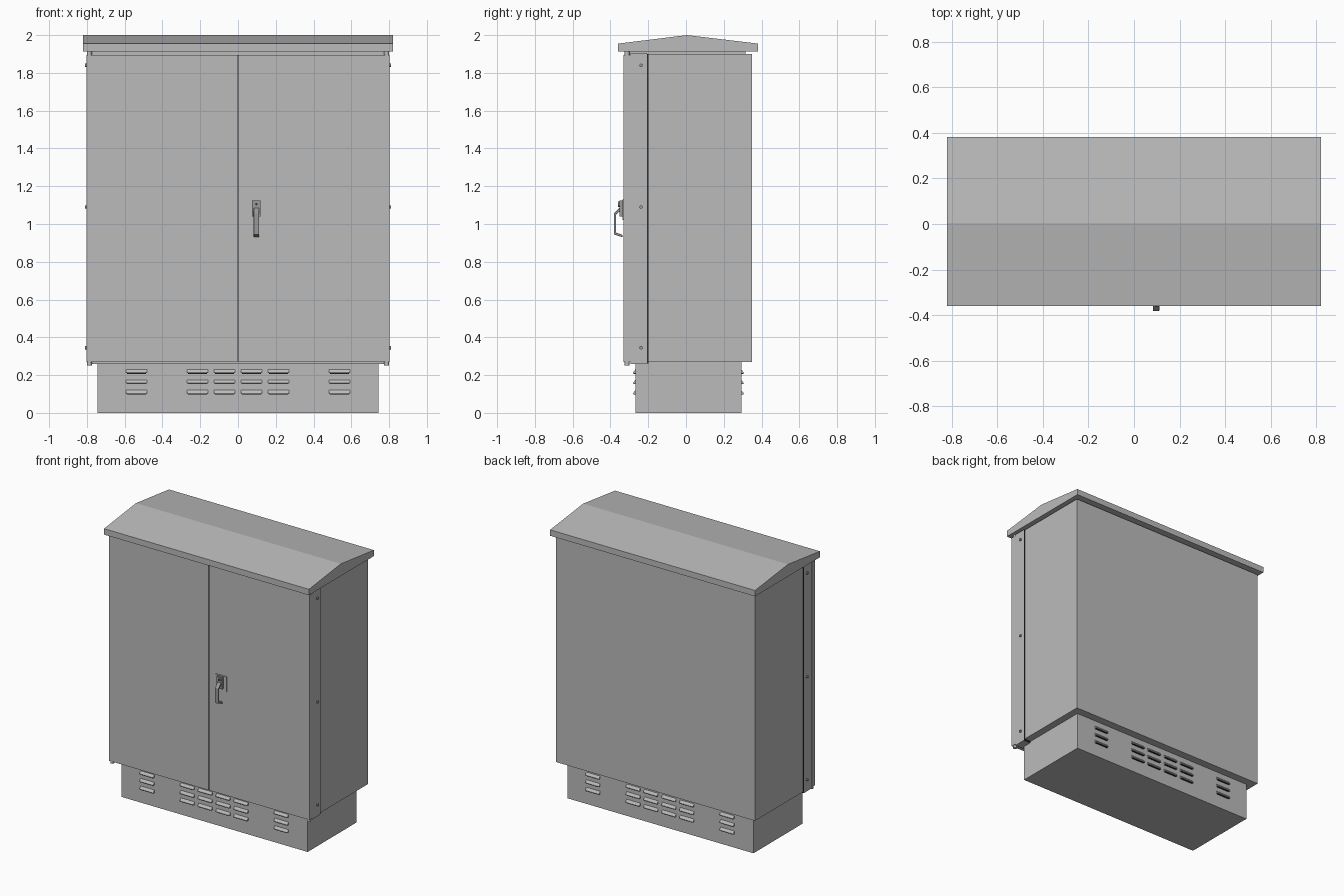
import bpy, bmesh, math
from mathutils import Matrix, Vector

cube = bpy.data.objects.get("Cube")
if cube:
    bpy.data.objects.remove(cube)


def material(name, value):
    m = bpy.data.materials.new(name)
    m.use_nodes = True
    colour = (value, value, value, 1)
    m.diffuse_color = colour
    m.node_tree.nodes["Principled BSDF"].inputs["Base Color"].default_value = colour
    return m


GREY = material("painted grey", 0.5)
METAL = material("handle metal", 0.32)
DARK = material("dark gap", 0.03)


def finish(name, bm, mat, smooth=False):
    bmesh.ops.recalc_face_normals(bm, faces=bm.faces[:])
    mesh = bpy.data.meshes.new(name)
    bm.to_mesh(mesh)
    bm.free()
    mesh.materials.append(mat)
    ob = bpy.data.objects.new(name, mesh)
    bpy.context.collection.objects.link(ob)
    if smooth:
        bpy.context.view_layer.objects.active = ob
        bpy.ops.object.select_all(action='DESELECT')
        ob.select_set(True)
        bpy.ops.object.shade_smooth_by_angle(angle=math.radians(40))
    return ob


def box(name, x, y, z, mat=GREY):
    """Box from (min, max) pairs."""
    bm = bmesh.new()
    spans = (x, y, z)
    centre = Vector([(a + b) / 2 for a, b in spans])
    size = [b - a for a, b in spans]
    bmesh.ops.create_cube(bm, size=1, matrix=Matrix.Translation(centre) @ Matrix.Diagonal((*size, 1)))
    return finish(name, bm, mat)


def prism(name, outline, x, mat=GREY):
    """Closed (y, z) outline extruded along x."""
    bm = bmesh.new()
    face = bm.faces.new([bm.verts.new((x[0], py, pz)) for py, pz in outline])
    new = bmesh.ops.extrude_face_region(bm, geom=[face])["geom"]
    bmesh.ops.translate(bm, vec=(x[1] - x[0], 0, 0), verts=[v for v in new if isinstance(v, bmesh.types.BMVert)])
    return finish(name, bm, mat)


def cylinder(name, centre, radius, depth, axis, mat=GREY):
    bm = bmesh.new()
    turn = Vector((0, 0, 1)).rotation_difference(Vector(axis)).to_matrix().to_4x4()
    bmesh.ops.create_cone(bm, cap_ends=True, segments=16, radius1=radius, radius2=radius, depth=depth,
                          matrix=Matrix.Translation(centre) @ turn)
    return finish(name, bm, mat, True)


# Plinth, body and the neck below the roof
box("plinth", (-0.745, 0.745), (-0.268, 0.293), (0, 0.28))
box("body", (-0.797, 0.797), (-0.2, 0.35), (0.27, 1.9))
box("roof_neck", (-0.775, 0.775), (-0.3, 0.315), (1.89, 1.92))

# Ridged roof with an upright eave
prism("roof", [(-0.36, 1.912), (0.382, 1.912), (0.382, 1.955), (0.005, 2.0), (-0.36, 1.955)], (-0.82, 0.82))

# Door frame, its shadow gap to the body, and the two doors
box("frame_gap", (-0.799, 0.799), (-0.208, -0.199), (0.262, 1.9), DARK)
box("door_frame", (-0.8, 0.8), (-0.295, -0.206), (0.26, 1.905))
box("door_gap", (-0.01, 0.01), (-0.325, -0.29), (0.272, 1.895), DARK)
for side, label in ((-1, "right"), (1, "left")):
    box(label + "_door", sorted((side * 0.003, side * 0.802)), (-0.33, -0.293), (0.27, 1.895))
    # Hinge pins at the door corners and screws along the frame
    for z in (0.263, 1.9):
        cylinder(label + "_hinge_pin", (side * 0.787, -0.312, z), 0.013, 0.024, (0, 0, 1))
    for z in (0.345, 1.09, 1.84):
        cylinder(label + "_frame_screw", (side * 0.802, -0.238, z), 0.009, 0.014, (1, 0, 0), METAL)

# Louvres pressed out of the plinth, front and back
for face_y, out, label in ((-0.268, -1, "front"), (0.293, 1, "back")):
    for x in (-0.537, -0.215, -0.072, 0.072, 0.215, 0.537):
        for z in (0.1, 0.155, 0.21):
            hood = [(face_y - out * 0.005, z + 0.02), (face_y, z + 0.02),
                    (face_y + out * 0.013, z + 0.003), (face_y + out * 0.013, z),
                    (face_y - out * 0.005, z)]
            prism(label + "_louvre", hood, (x - 0.055, x + 0.055))
            box(label + "_louvre_slot", (x - 0.05, x + 0.05),
                sorted((face_y, face_y + out * 0.011)), (z - 0.003, z + 0.001), DARK)

# Handle: back plate, lock housing with barrel, and bent grip
HX = 0.097
box("handle_plate", (HX - 0.045, HX + 0.045), (-0.336, -0.328), (1.02, 1.13))
box("lock_housing", (HX - 0.022, HX + 0.022), (-0.352, -0.33), (1.04, 1.125), METAL)
cylinder("lock_barrel", (HX, -0.353, 1.105), 0.014, 0.012, (0, 1, 0), METAL)
cylinder("lock_keyhole", (HX, -0.356, 1.105), 0.006, 0.01, (0, 1, 0), DARK)
grip = [(-0.34, 1.085), (-0.352, 1.085), (-0.382, 1.055), (-0.382, 0.945), (-0.335, 0.93),
        (-0.335, 0.942), (-0.371, 0.955), (-0.371, 1.05), (-0.352, 1.066), (-0.34, 1.066)]
grip_ob = prism("handle_grip", grip, (HX - 0.014, HX + 0.014), METAL)
bevel = grip_ob.modifiers.new("soft edges", 'BEVEL')
bevel.width = 0.003
bevel.segments = 2
